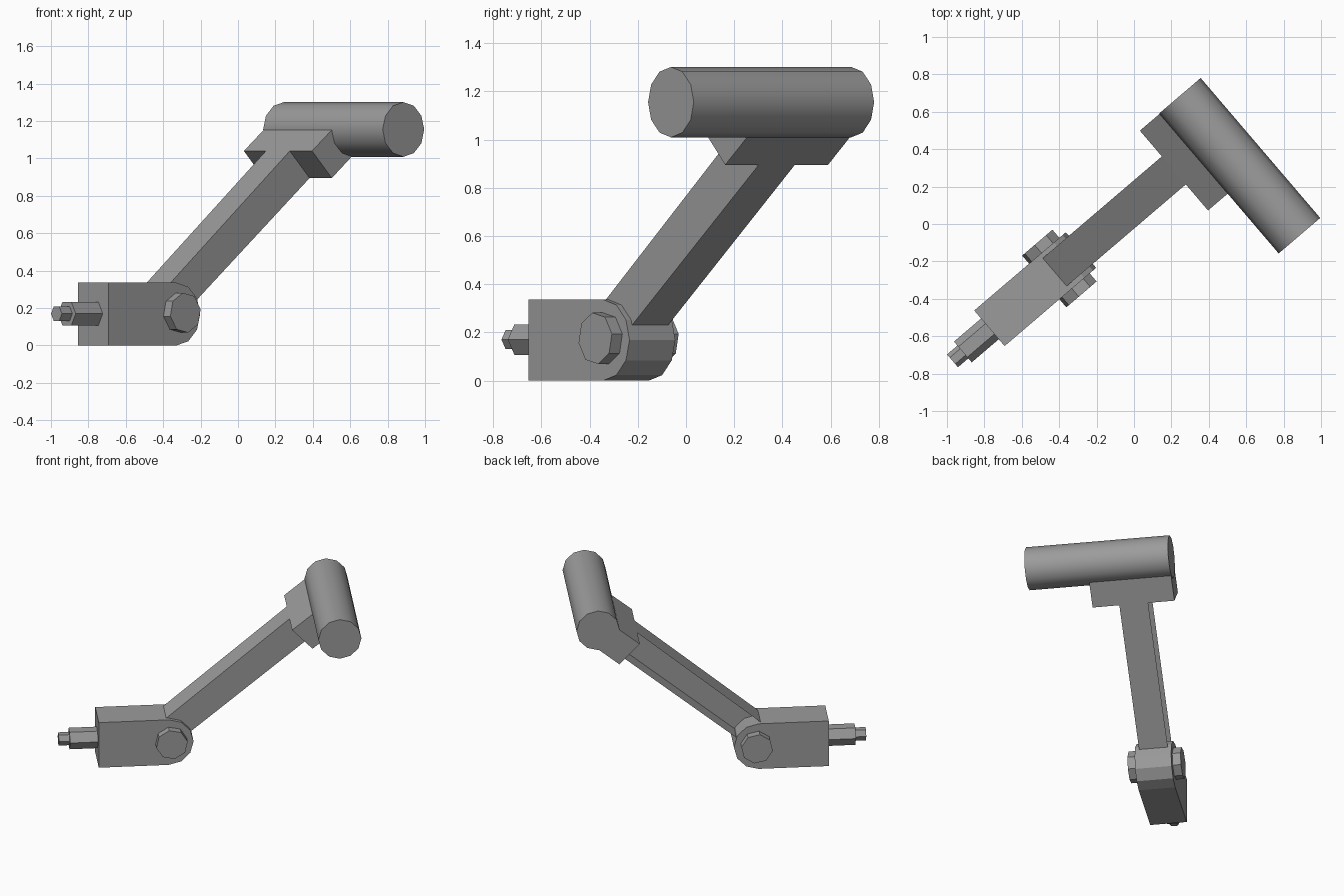
import bpy, bmesh
from math import sin, cos, pi, radians
from mathutils import Matrix, Vector

cube = bpy.data.objects.get("Cube")
if cube:
    bpy.data.objects.remove(cube, do_unlink=True)

grey = bpy.data.materials.new("plain grey")
grey.use_nodes = True
grey.diffuse_color = (0.33, 0.33, 0.33, 1)
grey.node_tree.nodes["Principled BSDF"].inputs["Base Color"].default_value = (0.33, 0.33, 0.33, 1)

TURN = Matrix.Rotation(radians(40.5), 4, 'Z')   # whole assembly is turned about z
MID = 0.078                                     # sideways centre of the arm line


def ngon(a, z, r, n, phase=0.0):
    return [(a + r * cos(phase + 2 * pi * i / n), z + r * sin(phase + 2 * pi * i / n))
            for i in range(n)]


def prism(name, outline, start, end, across=True, recess=0.0, smooth=False):
    """Extrude an outline sideways (across) or along the arm line."""
    bm = bmesh.new()
    place = (lambda a, z, d: (a, d, z)) if across else (lambda a, z, d: (d, a, z))
    rings = [[bm.verts.new(place(a, z, d)) for a, z in outline] for d in (start, end)]
    n = len(outline)
    bm.faces.new(rings[0])
    cap = bm.faces.new(rings[1])
    for i in range(n):
        j = (i + 1) % n
        bm.faces.new((rings[0][i], rings[0][j], rings[1][j], rings[1][i]))
    bmesh.ops.recalc_face_normals(bm, faces=bm.faces[:])
    if recess:
        bmesh.ops.inset_individual(bm, faces=[cap], thickness=0.012)
        bmesh.ops.translate(bm, verts=cap.verts[:], vec=Vector((0, -recess, 0)))
    mesh = bpy.data.meshes.new(name)
    bm.to_mesh(mesh)
    bm.free()
    mesh.materials.append(grey)
    obj = bpy.data.objects.new(name, mesh)
    obj.matrix_world = TURN
    bpy.context.collection.objects.link(obj)
    if smooth:
        bpy.ops.object.select_all(action='DESELECT')
        obj.select_set(True)
        bpy.context.view_layer.objects.active = obj
        bpy.ops.object.shade_smooth_by_angle(angle=radians(40))
    return obj


# Base block with a rounded pivot end
rounded = [(-0.474 + 0.168 * cos(pi * i / 6 - pi / 2), 0.168 + 0.168 * sin(pi * i / 6 - pi / 2))
           for i in range(7)]
prism("base_block", [(-0.95, 0.0)] + rounded + [(-0.95, 0.336)], MID - 0.125, MID + 0.125)

# Pivot bolt heads on both sides
for name, side in (("bolt_head_front", -1), ("bolt_head_back", 1)):
    prism(name, ngon(-0.458, 0.175, 0.108, 8, radians(10)),
          MID + side * 0.12, MID + side * 0.182)

# Stepped hexagonal stud
prism("stud", ngon(MID - 0.004, 0.17, 0.073, 6), -1.14, -0.94, across=False)
prism("stud_tip", ngon(MID - 0.004, 0.17, 0.045, 6), -1.213, -1.13, across=False)

# Sloping arm, channelled on its back side
prism("arm", [(0.348, 1.04), (0.487, 0.895), (-0.42, 0.15), (-0.53, 0.302)],
      MID - 0.097, MID + 0.1, recess=0.12)

# Mounting block and handle tube
prism("tube_mount", [(0.348, 1.04), (0.487, 0.895), (0.63, 1.012), (0.632, 1.155), (0.49, 1.155)],
      MID - 0.28, MID + 0.281)
prism("handle_tube", ngon(0.632, 1.155, 0.146, 12), -0.622, 0.362, smooth=True)
